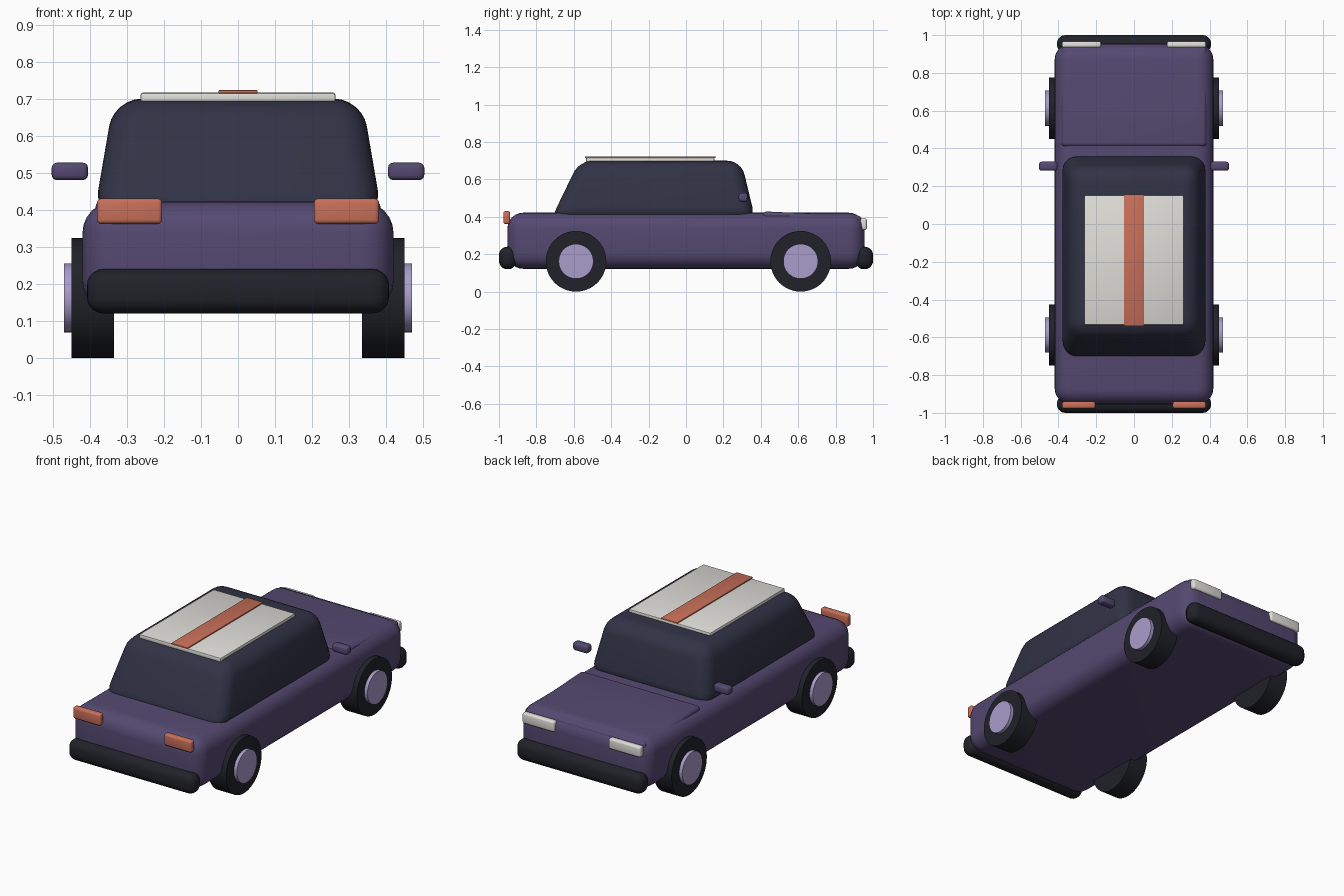
import bpy
import bmesh
import math
from mathutils import Matrix

default_cube = bpy.data.objects.get("Cube")
if default_cube:
    bpy.data.objects.remove(default_cube, do_unlink=True)


def make_material(name, rgb):
    mat = bpy.data.materials.new(name)
    mat.use_nodes = True
    color = (*rgb, 1)
    mat.diffuse_color = color
    bsdf = next(n for n in mat.node_tree.nodes if n.type == "BSDF_PRINCIPLED")
    bsdf.inputs["Base Color"].default_value = color
    return mat


purple = make_material("purple paint", (0.09, 0.067, 0.165))
navy = make_material("navy glass", (0.031, 0.032, 0.06))
black = make_material("black rubber", (0.015, 0.016, 0.022))
lilac = make_material("lilac hub", (0.40, 0.34, 0.60))
orange = make_material("orange", (0.58, 0.16, 0.10))
white = make_material("off white", (0.74, 0.73, 0.69))


def finish(bm, name, mat, angle=35):
    mesh = bpy.data.meshes.new(name)
    bm.to_mesh(mesh)
    bm.free()
    mesh.materials.append(mat)
    obj = bpy.data.objects.new(name, mesh)
    bpy.context.collection.objects.link(obj)
    bpy.ops.object.select_all(action="DESELECT")
    obj.select_set(True)
    bpy.context.view_layer.objects.active = obj
    bpy.ops.object.shade_smooth_by_angle(angle=math.radians(angle))
    return obj


def rounded_box(name, mat, x, y, z, bevel, segments=4, top=None):
    """Box between (min, max) pairs; top optionally gives the x and y ranges of its upper face."""
    bm = bmesh.new()
    bmesh.ops.create_cube(bm, size=1)
    for v in bm.verts:
        upper = v.co.z > 0
        rx, ry = top if top and upper else (x, y)
        v.co = (rx[v.co.x > 0], ry[v.co.y > 0], z[upper])
    bmesh.ops.bevel(bm, geom=bm.edges[:], offset=bevel, segments=segments,
                    profile=0.5, affect="EDGES", clamp_overlap=True)
    return finish(bm, name, mat)


def disc(name, mat, x, y, z, radius):
    bm = bmesh.new()
    place = Matrix.Translation((sum(x) / 2, y, z)) @ Matrix.Rotation(math.pi / 2, 4, "Y")
    bmesh.ops.create_cone(bm, cap_ends=True, segments=48, radius1=radius,
                          radius2=radius, depth=abs(x[1] - x[0]), matrix=place)
    return finish(bm, name, mat)


def span(side, inner, outer):
    return tuple(sorted((side * inner, side * outer)))


# Body, hood and cabin
rounded_box("body", purple, (-0.42, 0.42), (-0.955, 0.955), (0.122, 0.422), 0.085, 6)
hood = rounded_box("hood", purple, (-0.385, 0.385), (0, 0.53), (-0.06, 0), 0.022)
hood.location = (0, 0.41, 0.429)
hood.rotation_euler.x = math.radians(-2.5)
rounded_box("cabin", navy, (-0.39, 0.39), (-0.725, 0.372), (0.38, 0.70), 0.075, 6,
            top=((-0.335, 0.335), (-0.57, 0.295)))

# Roof panel and stripe
rounded_box("roof_panel", white, (-0.263, 0.263), (-0.535, 0.152), (0.69, 0.716), 0.006, 2)
rounded_box("roof_stripe", orange, (-0.053, 0.053), (-0.541, 0.157), (0.714, 0.723), 0.003, 2)

# Bumpers
rounded_box("front_bumper", black, (-0.408, 0.408), (-1.0, -0.905), (0.12, 0.24), 0.044, 5)
rounded_box("rear_bumper", black, (-0.408, 0.408), (0.905, 1.0), (0.12, 0.24), 0.044, 5)

# Paired lights, mirrors and wheels
for label, side in (("left", 1), ("right", -1)):
    rounded_box(f"{label}_orange_light", orange, span(side, 0.205, 0.381),
                (-0.977, -0.94), (0.362, 0.43), 0.011, 3)
    rounded_box(f"{label}_white_light", white, span(side, 0.175, 0.381),
                (0.932, 0.967), (0.33, 0.392), 0.011, 3)
    rounded_box(f"{label}_mirror", purple, span(side, 0.405, 0.503),
                (0.282, 0.33), (0.48, 0.527), 0.014, 3)
    for end, y in (("front", -0.588), ("rear", 0.613)):
        disc(f"{end}_{label}_tyre", black, span(side, 0.335, 0.45), y, 0.162, 0.162)
        disc(f"{end}_{label}_hub", lilac, span(side, 0.40, 0.47), y, 0.162, 0.093)
